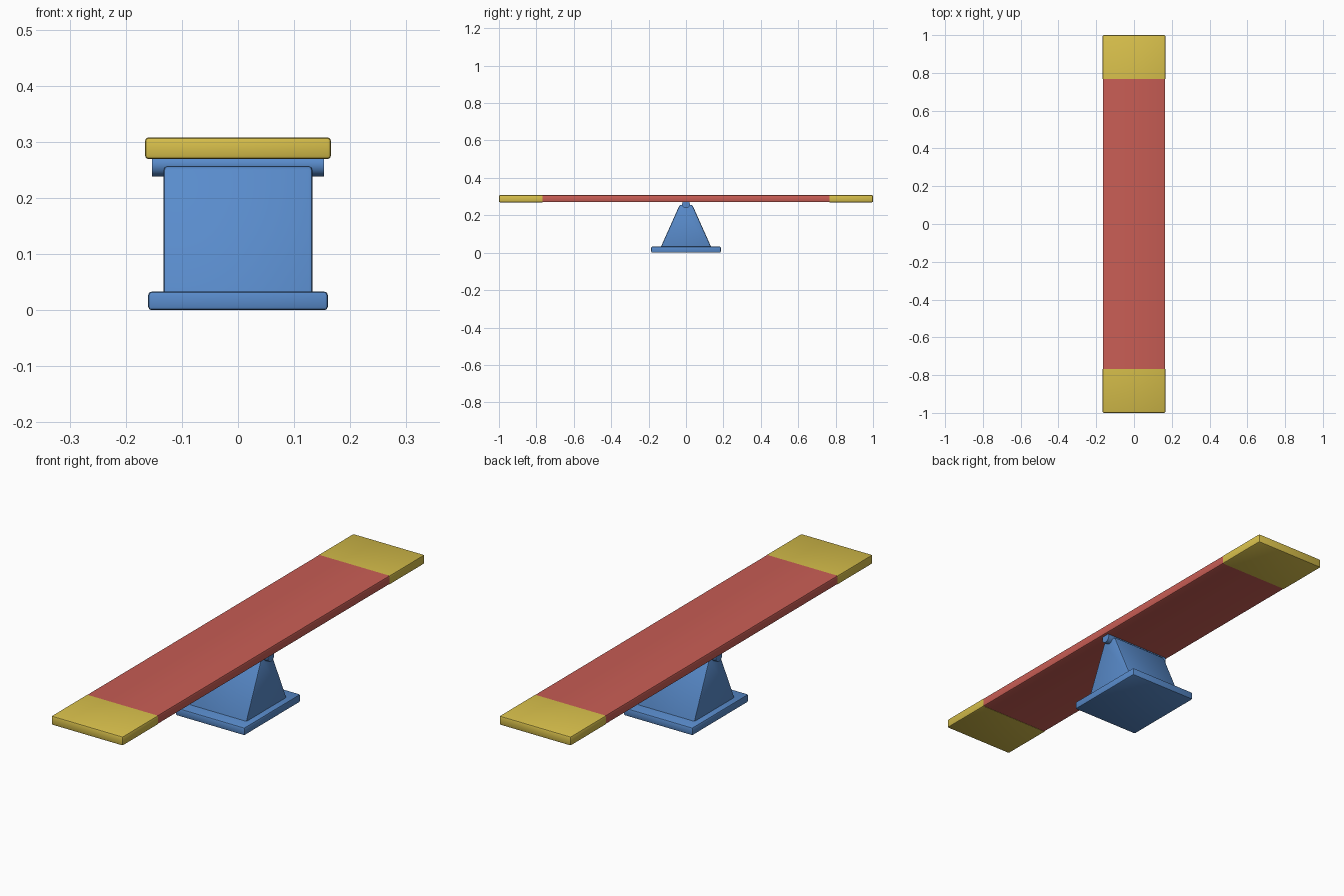
import bpy, bmesh, math

if "Cube" in bpy.data.objects:
    bpy.data.objects.remove(bpy.data.objects["Cube"])


def material(name, color):
    m = bpy.data.materials.new(name)
    m.diffuse_color = color
    m.use_nodes = True
    m.node_tree.nodes["Principled BSDF"].inputs["Base Color"].default_value = m.diffuse_color
    return m


blue = material("blue_paint", (0.10, 0.26, 0.60, 1))
red = material("red_paint", (0.58, 0.11, 0.09, 1))
yellow = material("yellow_paint", (0.68, 0.52, 0.07, 1))


def finish(name, bm, mat):
    bmesh.ops.recalc_face_normals(bm, faces=bm.faces[:])
    mesh = bpy.data.meshes.new(name)
    bm.to_mesh(mesh)
    bm.free()
    mesh.materials.append(mat)
    ob = bpy.data.objects.new(name, mesh)
    bpy.context.collection.objects.link(ob)
    bpy.ops.object.select_all(action='DESELECT')
    ob.select_set(True)
    bpy.context.view_layer.objects.active = ob
    bpy.ops.object.shade_smooth_by_angle(angle=math.radians(35))
    return ob


def block(name, hx, y0, y1, z0, z1, mat, bevel, top_hy=None, keep_sharp=()):
    """Bevelled box; top_hy narrows the top in y, keep_sharp lists y planes left unbevelled."""
    bm = bmesh.new()
    bmesh.ops.create_cube(bm, size=2)
    for v in bm.verts:
        top = v.co.z > 0
        y = y1 if v.co.y > 0 else y0
        if top and top_hy is not None:
            y = math.copysign(top_hy, v.co.y)
        v.co = (hx * v.co.x, y, z1 if top else z0)
    edges = [e for e in bm.edges
             if not any(all(abs(v.co.y - k) < 1e-5 for v in e.verts) for k in keep_sharp)]
    bmesh.ops.bevel(bm, geom=edges, offset=bevel, segments=2, profile=0.5, affect='EDGES')
    return finish(name, bm, mat)


# Stand: base plate and tapered fulcrum
block("base_plate", 0.16, -0.186, 0.186, 0, 0.033, blue, 0.006)
block("fulcrum", 0.133, -0.137, 0.137, 0.025, 0.256, blue, 0.007, top_hy=0.034)

# Pivot axle along x
bm = bmesh.new()
bmesh.ops.create_cone(bm, cap_ends=True, segments=12, radius1=0.021, radius2=0.021, depth=0.306)
axle = finish("pivot_axle", bm, blue)
axle.rotation_euler = (0, math.pi / 2, 0)
axle.location.z = 0.259

# Plank with a coloured seat section at each end
J = 0.767
block("plank", 0.165, -J, J, 0.27, 0.308, red, 0.007, keep_sharp=(-J, J))
block("front_seat", 0.166, -1, -J, 0.269, 0.308, yellow, 0.007, keep_sharp=(-J,))
block("back_seat", 0.166, J, 1, 0.269, 0.308, yellow, 0.007, keep_sharp=(J,))
